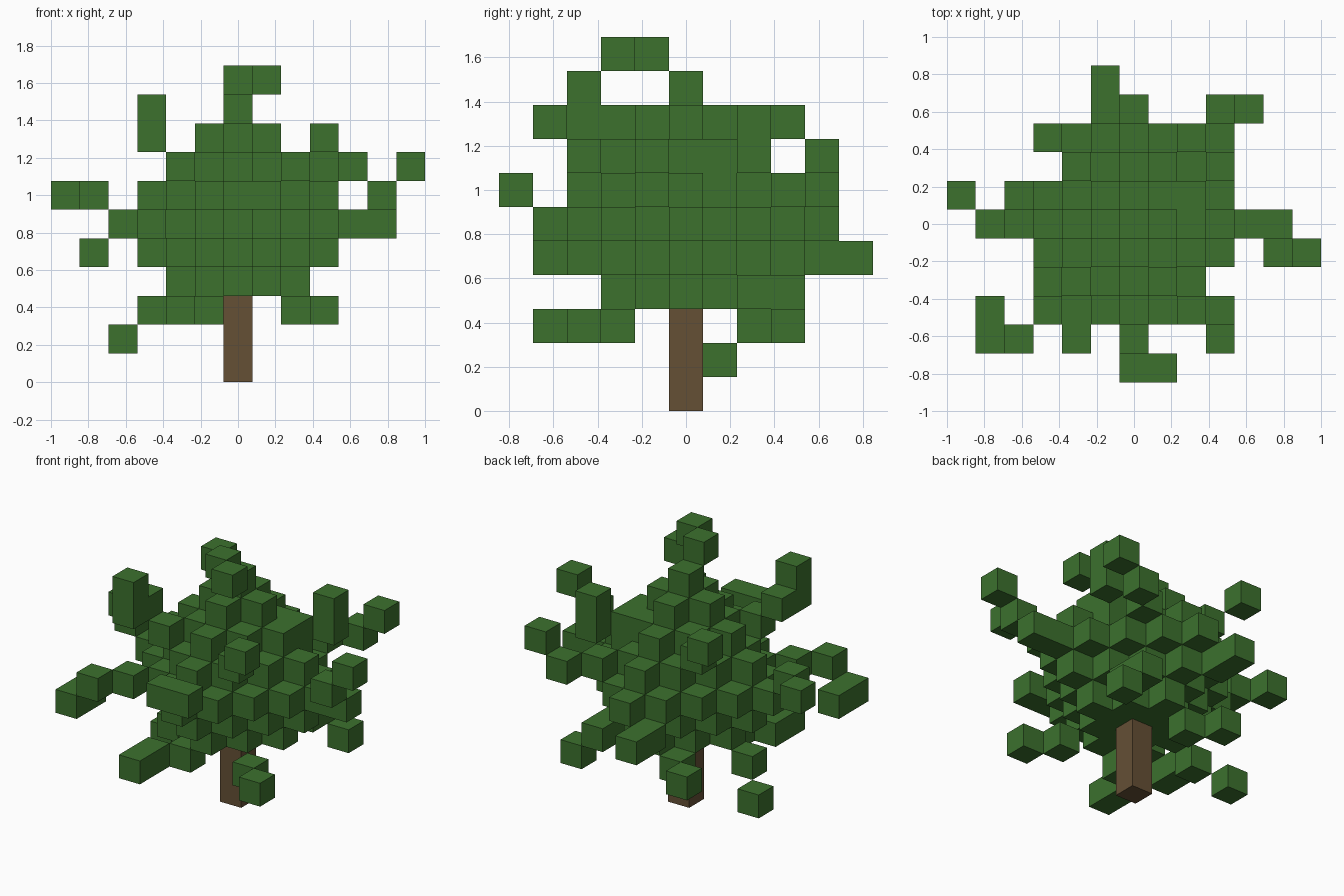
import bpy, bmesh
from mathutils import Vector

cube = bpy.data.objects.get("Cube")
if cube:
    bpy.data.objects.remove(cube, do_unlink=True)

S = 2 / 13          # edge of one block
MID = 5             # block level of the widest crown layer
REACH = 4           # crown radius in blocks
BASE = 3            # lowest crown layer


def material(name, colour):
    m = bpy.data.materials.new(name)
    m.use_nodes = True
    m.diffuse_color = (*colour, 1)
    m.node_tree.nodes["Principled BSDF"].inputs["Base Color"].default_value = (*colour, 1)
    return m


green = material("leaf green", (0.045, 0.165, 0.027))
brown = material("bark brown", (0.130, 0.080, 0.036))

# One-block moves: left is +x, front is -y
MOVE = {"L": Vector((1, 0, 0)), "R": Vector((-1, 0, 0)),
        "B": Vector((0, 1, 0)), "F": Vector((0, -1, 0)),
        "U": Vector((0, 0, 1)), "D": Vector((0, 0, -1))}


def key(v):
    return tuple(round(c) for c in v)


def walk(start, steps):
    """Blocks visited after each step; a step may combine several moves."""
    pos, cells = Vector(start), []
    for step in steps.split():
        for letter in step:
            pos = pos + MOVE[letter]
        cells.append(key(pos))
    return cells


def build(name, cells, filled, mat):
    """Mesh of the outer faces of a group of blocks."""
    bm = bmesh.new()
    for cell in cells:
        centre = Vector(cell) + Vector((0, 0, 0.5))
        for n in MOVE.values():
            if key(Vector(cell) + n) in filled:
                continue
            a = Vector((n.y, n.z, n.x))
            b = n.cross(a)
            corners = [n + a + b, n - a + b, n - a - b, n + a - b]
            face = bm.faces.new([bm.verts.new((centre + c / 2) * S) for c in corners])
            face.normal_update()
            if face.normal.dot(n) < 0:
                face.normal_flip()
    mesh = bpy.data.meshes.new(name)
    bm.to_mesh(mesh)
    bm.free()
    mesh.materials.append(mat)
    bpy.context.collection.objects.link(bpy.data.objects.new(name, mesh))


# Trunk and stepped diamond crown with a flat underside
span = range(-REACH, REACH + 1)
trunk = [(0, 0, z) for z in range(BASE)]
crown = [(x, y, z) for x in span for y in span
         for z in range(BASE, MID + REACH + 1)
         if abs(x) + abs(y) + abs(z - MID) <= REACH]

# Twigs: the crown block each grows from, then its steps
twigs = {
    "front_twig": ((0, -4, 5), "FU L"),
    "front_right_twig": ((-2, -2, 5), "RF RF RD B"),
    "right_twig": ((-4, 0, 5), "RU RB"),
    "left_twig": ((4, 0, 5), "L FU LU"),
    "back_twig": ((-1, 3, 5), "BD B"),
    "back_left_twig": ((1, 2, 6), "LB LB LU"),
    "low_right_twig": ((-2, 0, 3), "RD RBD"),
    "low_front_left_twig": ((1, -1, 3), "LFD LF"),
    "low_front_right_twig": ((-1, -1, 3), "FD RF F"),
    "low_back_right_twig": ((-1, 1, 3), "BD RB"),
    "low_back_left_twig": ((2, 1, 4), "BD B LD"),
    "high_left_twig": ((2, 0, 7), "B LB U"),
    "high_front_left_twig": ((1, -2, 6), "LFU LFU"),
    "high_front_right_twig": ((-1, -2, 6), "RU RU F U"),
    "high_back_right_twig": ((-1, 2, 6), "RU RBU"),
    "top_twig": ((0, 0, 9), "FU LF"),
}
paths = {name: walk(*spec) for name, spec in twigs.items()}

leaves = set(crown).union(*paths.values())
build("trunk", trunk, set(trunk), brown)
build("crown", crown, leaves, green)
for name, cells in paths.items():
    build(name, cells, leaves, green)
